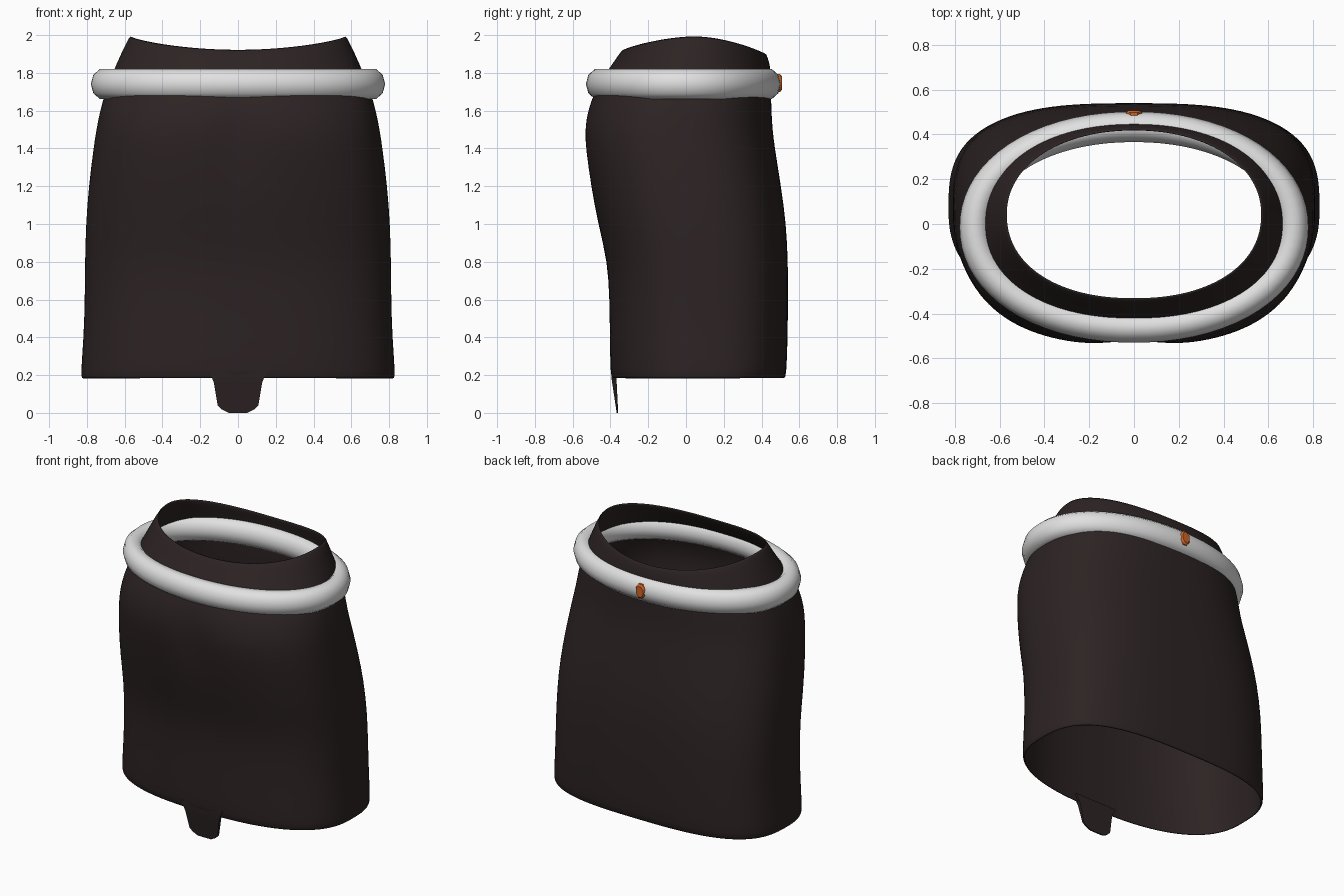
import bpy, bmesh, math

if "Cube" in bpy.data.objects:
    bpy.data.objects.remove(bpy.data.objects["Cube"])

SEG = 72


def material(name, rgb):
    m = bpy.data.materials.new(name)
    m.diffuse_color = (*rgb, 1)
    m.use_nodes = True
    m.node_tree.nodes["Principled BSDF"].inputs["Base Color"].default_value = m.diffuse_color
    return m


cloth_mat = material("dark_brown_cloth", (0.026, 0.017, 0.017))
ring_mat = material("light_grey", (0.75, 0.75, 0.75))
clip_mat = material("orange", (0.62, 0.13, 0.02))


def make_object(name, verts, faces, mat, angle=40):
    mesh = bpy.data.meshes.new(name)
    mesh.from_pydata(verts, [], faces)
    bm = bmesh.new()
    bm.from_mesh(mesh)
    bmesh.ops.recalc_face_normals(bm, faces=bm.faces)
    bm.to_mesh(mesh)
    bm.free()
    mesh.materials.append(mat)
    obj = bpy.data.objects.new(name, mesh)
    bpy.context.collection.objects.link(obj)
    bpy.ops.object.select_all(action='DESELECT')
    obj.select_set(True)
    bpy.context.view_layer.objects.active = obj
    bpy.ops.object.shade_smooth_by_angle(angle=math.radians(angle))
    return obj


def oval(t, a, front, back, n_front, n_back):
    """Point on a rounded outline with its own front and back depth."""
    c, s = math.cos(t), math.sin(t)
    n = n_back if s > 0 else n_front
    mid, half = (front + back) / 2, (back - front) / 2
    r = (abs(c) ** n + abs(s) ** n) ** (-1 / n)
    return a * c * r, mid + half * s * r


def grid_faces(rows, cols, close_rows=False):
    return [(r * cols + c, r * cols + (c + 1) % cols,
             (r + 1) % rows * cols + (c + 1) % cols, (r + 1) % rows * cols + c)
            for r in range(rows if close_rows else rows - 1) for c in range(cols)]


# Body: height, half width, front y, back y, front and back squareness
LEVELS = [
    (0.18, 0.825, -0.39, 0.520, 2.5, 3.0),
    (0.20, 0.833, -0.40, 0.532, 2.5, 3.0),
    (0.40, 0.817, -0.403, 0.538, 2.5, 3.0),
    (0.60, 0.811, -0.405, 0.540, 2.5, 3.0),
    (0.80, 0.810, -0.415, 0.540, 2.5, 2.9),
    (1.00, 0.805, -0.465, 0.530, 2.5, 2.8),
    (1.20, 0.790, -0.508, 0.503, 2.5, 2.7),
    (1.40, 0.765, -0.542, 0.470, 2.5, 2.6),
    (1.50, 0.750, -0.546, 0.458, 2.5, 2.5),
    (1.60, 0.730, -0.530, 0.452, 2.45, 2.5),
    (1.70, 0.702, -0.490, 0.450, 2.35, 2.4),
    (1.80, 0.664, -0.425, 0.450, 2.2, 2.2),
    (1.90, 0.620, -0.378, 0.442, 2.2, 2.1),
    (2.00, 0.572, -0.335, 0.425, 2.2, 2.1),
]
verts = []
for z, a, front, back, nf, nb in LEVELS:
    for i in range(SEG):
        t = 2 * math.pi * i / SEG
        x, y = oval(t, a, front, back, nf, nb)
        s = math.sin(t)
        # shallow dip in the middle of the chest
        if s < 0:
            y += 0.025 * math.exp(-(x / 0.14) ** 2) * math.exp(-((z - 1.45) / 0.2) ** 2)
        # collar rim is lower at front and back than at the sides
        drop = (0.095 if s > 0 else 0.072) * abs(s) ** 1.8
        zz = z - drop * max(0, (z - 1.8) / 0.2)
        verts.append((x, y, zz))
body = make_object("torso_garment", verts, grid_faces(len(LEVELS), SEG), cloth_mat)
sol = body.modifiers.new("cloth_thickness", 'SOLIDIFY')
sol.thickness = 0.012
sol.offset = -1
sub = body.modifiers.new("smooth", 'SUBSURF')
sub.levels = sub.render_levels = 1

# Front tab hanging below the hem: height and half width, thin at the tip
TAB = [(0.23, 0.16), (0.185, 0.138), (0.16, 0.128), (0.04, 0.108), (0.018, 0.085), (0.0, 0.05)]
verts = []
for z, w in TAB:
    y = -0.367 - 0.03 * min(1, z / 0.2)
    thick = 0.008 + 0.02 * min(1, z / 0.2)
    verts += [(-w, y, z), (w, y, z), (w, y + thick, z), (-w, y + thick, z)]
faces = grid_faces(len(TAB), 4) + [(0, 1, 2, 3), tuple(range(len(verts) - 4, len(verts)))]
make_object("hem_tab", verts, faces, cloth_mat)

# Collar ring: a rounded tube swept round an oval path
SIDES = 10
verts = []
for i in range(SEG):
    t = 2 * math.pi * i / SEG
    for k in range(SIDES):
        p = 2 * math.pi * k / SIDES
        off = 0.068 * math.cos(p)
        x, y = oval(t, 0.711 + off, -0.462 - off, 0.434 + off, 2.1, 2.1)
        verts.append((x, y, 1.741 + 0.083 * math.sin(p)))
make_object("collar_ring", verts, grid_faces(SEG, SIDES, True), ring_mat, 60)

# Back clip: small eight-sided stud hugging the ring
verts = []
for y, scale in ((0.47, 1.0), (0.497, 1.0), (0.508, 0.75)):
    for k in range(8):
        p = 2 * math.pi * (k + 0.5) / 8
        verts.append((0.038 * scale * math.cos(p), y, 1.746 + 0.052 * scale * math.sin(p)))
faces = grid_faces(3, 8) + [tuple(range(8)), tuple(range(16, 24))]
make_object("back_clip", verts, faces, clip_mat)
